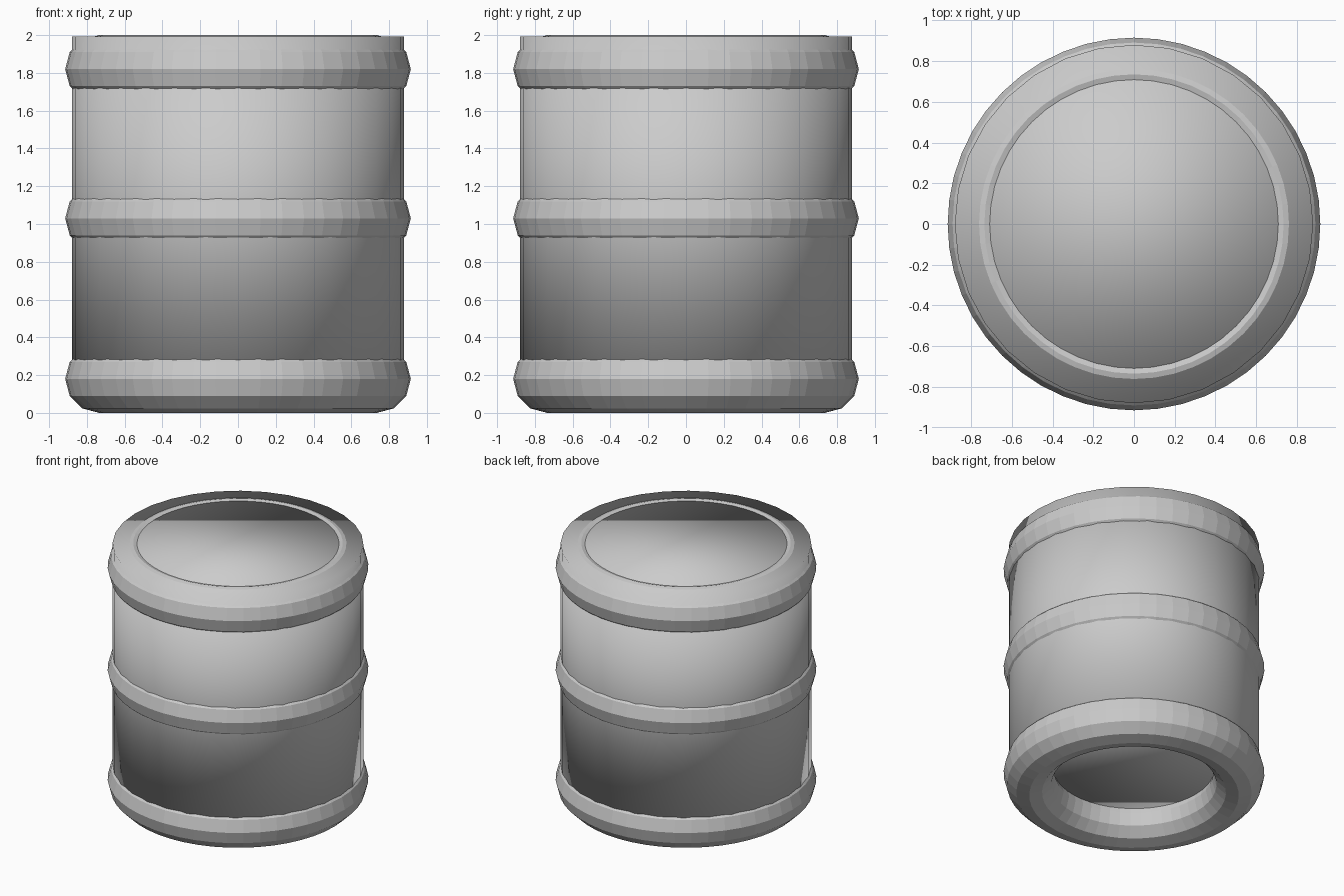
import bpy

if "Cube" in bpy.data.objects:
    bpy.data.objects.remove(bpy.data.objects["Cube"])

BODY_BOTTOM, BODY_TOP = 0.22, 1.993

# Smooth barrel body, closed at both ends
bpy.ops.mesh.primitive_cylinder_add(
    vertices=32, radius=0.88, depth=BODY_TOP - BODY_BOTTOM,
    location=(0, 0, (BODY_TOP + BODY_BOTTOM) / 2))
body = bpy.context.object
body.name = "barrel_body"
bpy.ops.object.shade_smooth()


# Faceted hoops around the body; the end hoops also form the rims
def hoop(name, z):
    bpy.ops.mesh.primitive_torus_add(
        major_segments=48, minor_segments=12,
        major_radius=0.735, minor_radius=0.18, location=(0, 0, z))
    bpy.context.object.name = name
    bpy.ops.object.shade_flat()


for name, z in (("bottom_hoop", 0.18), ("middle_hoop", 1.03), ("top_hoop", 1.82)):
    hoop(name, z)
